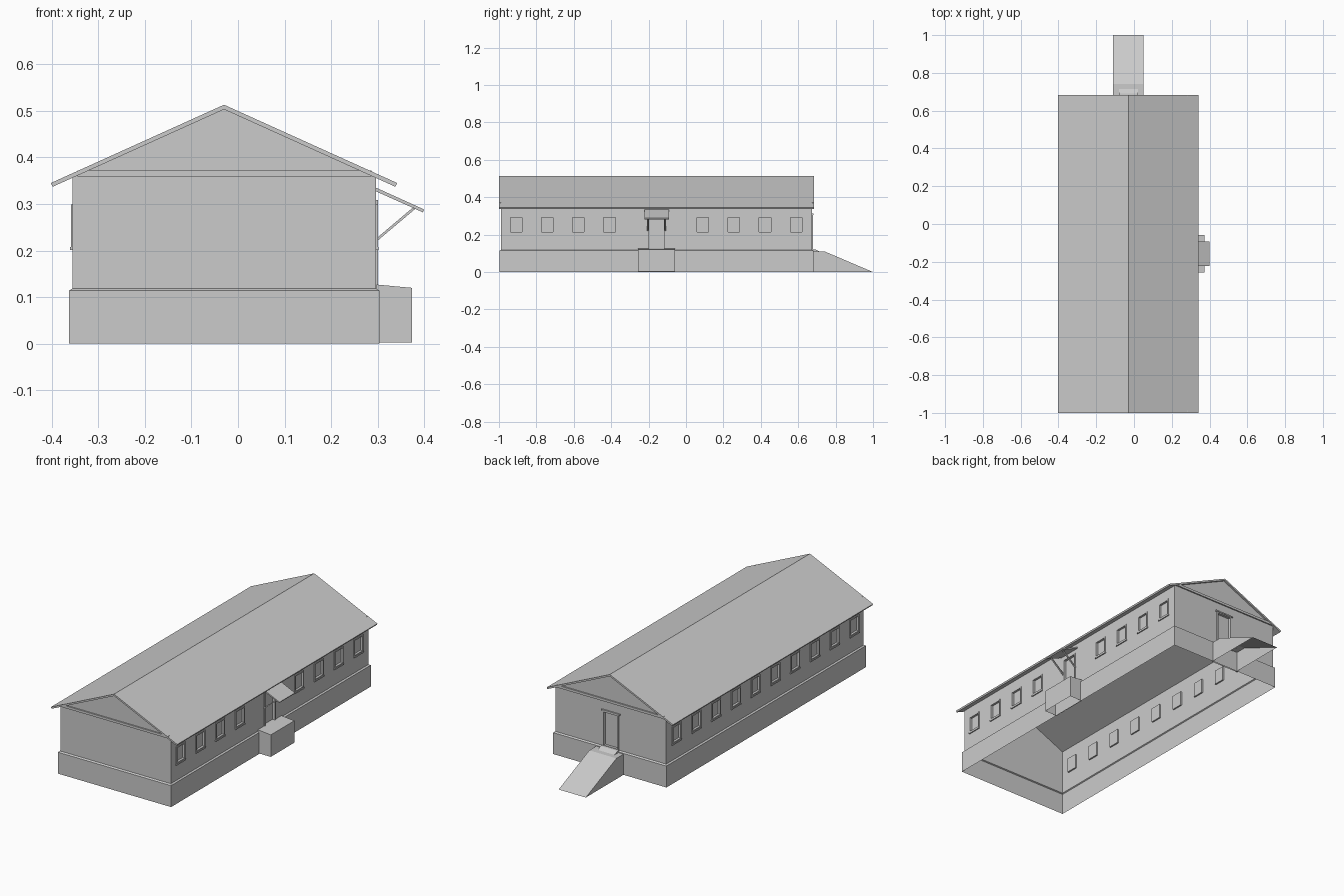
import bpy, bmesh

if "Cube" in bpy.data.objects:
    bpy.data.objects.remove(bpy.data.objects["Cube"])

XL, XR, YF, YB = -0.355, 0.296, -0.988, 0.674   # wall planes
Z0, Z1 = 0.115, 0.358                           # wall bottom and top
CX, SLOPE, RIDGE = -0.03, 0.452, 0.513          # roof centre, pitch, peak


def make(name, verts, faces):
    me = bpy.data.meshes.new(name)
    me.from_pydata(verts, [], faces)
    bm = bmesh.new()
    bm.from_mesh(me)
    bmesh.ops.remove_doubles(bm, verts=bm.verts, dist=1e-5)
    bmesh.ops.recalc_face_normals(bm, faces=bm.faces)
    bm.to_mesh(me)
    bm.free()
    ob = bpy.data.objects.new(name, me)
    bpy.context.collection.objects.link(ob)
    return ob


def prism(name, profile, a, b, axis, open_bottom=False):
    """Extrude a profile along x or y; the profile's last edge is its bottom."""
    put = (lambda p, t: (t, p[0], p[1])) if axis == 'x' else (lambda p, t: (p[0], t, p[1]))
    n = len(profile)
    verts = [put(p, a) for p in profile] + [put(p, b) for p in profile]
    faces = [tuple(range(n)), tuple(range(n, 2 * n))]
    for i in range(n - 1 if open_bottom else n):
        j = (i + 1) % n
        faces.append((i, j, n + j, n + i))
    return make(name, verts, faces)


# Wall-relative coordinates: u along the wall, d outward, z up
SIDES = {'right': lambda u, d, z: (XR + d, u, z),
         'left': lambda u, d, z: (XL - d, u, z),
         'back': lambda u, d, z: (u, YB + d, z),
         'front': lambda u, d, z: (u, YF - d, z)}


def block(name, side, u0, u1, d0, d1, z0, z1):
    f = SIDES[side]
    v = [f(u, d, z) for d in (d0, d1) for u, z in ((u0, z0), (u1, z0), (u1, z1), (u0, z1))]
    return make(name, v, [(0, 1, 2, 3), (4, 5, 6, 7), (0, 1, 5, 4),
                          (1, 2, 6, 5), (2, 3, 7, 6), (3, 0, 4, 7)])


def wall(name, side, a, b, holes, gable=False):
    """Thin wall sheet with rectangular openings (u0, u1, z0, z1)."""
    f = SIDES[side]
    us = sorted({a, b} | {u for h in holes for u in h[:2]})
    zs = sorted({Z0, Z1} | {z for h in holes for z in h[2:]})
    verts, faces = [], []

    def face(pts):
        faces.append(tuple(range(len(verts), len(verts) + len(pts))))
        verts.extend(f(u, 0, z) for u, z in pts)
    for u0, u1 in zip(us, us[1:]):
        for z0, z1 in zip(zs, zs[1:]):
            um, zm = (u0 + u1) / 2, (z0 + z1) / 2
            if not any(h[0] < um < h[1] and h[2] < zm < h[3] for h in holes):
                face([(u0, z0), (u1, z0), (u1, z1), (u0, z1)])
    if gable:
        face([(a, Z1), (b, Z1), (CX, RIDGE - 0.01)])
    make(name, verts, faces)


def opening(name, side, u0, u1, z0, z1, t, depth):
    """Frame ring around an opening, with a recessed panel."""
    f = SIDES[side]
    outer = [(u0 - t, z0 - t), (u1 + t, z0 - t), (u1 + t, z1 + t), (u0 - t, z1 + t)]
    inner = [(u0, z0), (u1, z0), (u1, z1), (u0, z1)]
    loops = [(outer, 0), (outer, 0.004), (inner, 0.004), (inner, -depth)]
    verts = [f(u, d, z) for lp, d in loops for u, z in lp]
    faces = [(r * 4 + i, r * 4 + (i + 1) % 4, r * 4 + 4 + (i + 1) % 4, r * 4 + 4 + i)
             for r in range(3) for i in range(4)]
    faces.append((12, 13, 14, 15))
    make(name, verts, faces)


# Plinth: open shell with a ledge turning in to the walls
def ring(x0, x1, y0, y1, z):
    return [(x0, y0, z), (x1, y0, z), (x1, y1, z), (x0, y1, z)]


verts = (ring(-0.363, 0.304, -0.997, 0.683, 0) + ring(-0.363, 0.304, -0.997, 0.683, 0.114)
         + ring(XL, XR, YF, YB, 0.119))
make("plinth", verts, [(r * 4 + i, r * 4 + (i + 1) % 4, r * 4 + 4 + (i + 1) % 4, r * 4 + 4 + i)
                       for r in range(2) for i in range(4)])

# Window and door openings
ys = [-0.908 + 0.1663 * i for i in range(10)]
win = lambda y: (y - 0.031, y + 0.031, 0.214, 0.292)
side_door = (-0.197, -0.118, 0.127, 0.300)
back_door = (CX - 0.04, CX + 0.04, 0.124, 0.300)
right_wins = [win(y) for i, y in enumerate(ys) if i not in (4, 5)]
left_wins = [win(y) for y in ys]

wall("right_wall", 'right', YF, YB, right_wins + [side_door])
wall("left_wall", 'left', YF, YB, left_wins)
wall("back_wall", 'back', XL, XR, [back_door], True)
wall("front_wall", 'front', XL, XR, [], True)

for side, wins in (('right', right_wins), ('left', left_wins)):
    for w in wins:
        opening("window", side, *w, 0.007, 0.008)
        block("window_sill", side, w[0] - 0.009, w[1] + 0.009, 0, 0.006, 0.201, 0.208)
opening("side_door", 'right', *side_door, 0.008, 0.010)
opening("back_door", 'back', *back_door, 0.008, 0.010)
block("back_door_lintel", 'back', CX - 0.055, CX + 0.055, 0, 0.007, 0.306, 0.313)

# Gable cornices
for side in ('front', 'back'):
    block(side + "_cornice", side, -0.345, 0.287, 0, 0.007, 0.359, 0.372)

# Roof: two pitched slabs in one profile
h = 0.372
ez = RIDGE - h * SLOPE
roof = [(CX - h, ez), (CX, RIDGE), (CX + h, ez), (CX + h - 0.004, ez - 0.008),
        (CX, RIDGE - 0.010), (CX - h + 0.004, ez - 0.008)]
n = len(roof)
make("roof", [(x, y, z) for y in (-1.0, 0.684) for x, z in roof],
     [(i, (i + 1) % n, n + (i + 1) % n, n + i) for i in range(n)]
     + [(o, o + 1, o + 4, o + 5) for o in (0, 6)] + [(o + 1, o + 2, o + 3, o + 4) for o in (0, 6)])

# Side porch, canopy and its struts
prism("porch", [(0.297, 0.003), (0.297, 0.127), (0.373, 0.120), (0.373, 0.003)],
      -0.257, -0.059, 'y', True)
prism("canopy", [(0.294, 0.336), (0.400, 0.288), (0.397, 0.282), (0.294, 0.328)],
      -0.222, -0.092, 'y')
for y in (-0.205, -0.110):
    prism("canopy_strut", [(0.297, 0.226), (0.375, 0.292), (0.380, 0.289), (0.297, 0.219)],
          y - 0.004, y + 0.004, 'y')

# Rear ramp and threshold
prism("ramp", [(0.676, 0), (0.676, 0.110), (0.742, 0.110), (1.0, 0.0)], -0.11, 0.05, 'x', True)
prism("threshold", [(0.674, 0.108), (0.674, 0.122), (0.690, 0.121), (0.715, 0.110), (0.715, 0.108)],
      -0.08, 0.02, 'x')
